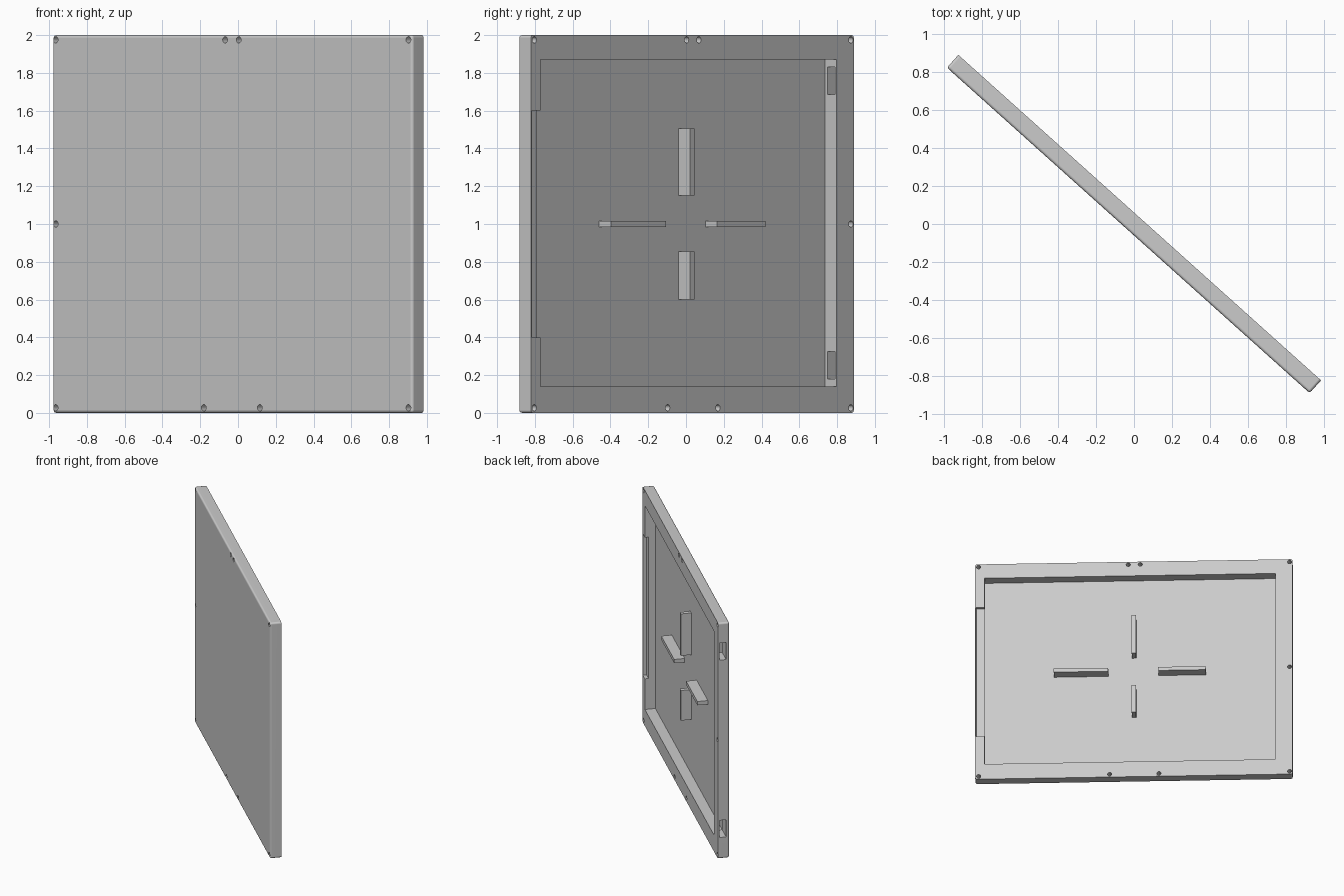
import bpy, bmesh, math
from mathutils import Matrix, Vector

if "Cube" in bpy.data.objects:
    bpy.data.objects.remove(bpy.data.objects["Cube"])

# Panel frame: u along the length, v through the thickness (+v is the back), z up
ANGLE = math.radians(-41.9)
HALF_U, HALF_V, HEIGHT = 1.28, 0.045, 2.0
FLOOR = -0.038

grey = bpy.data.materials.new("light_grey")
grey.diffuse_color = (0.6, 0.6, 0.6, 1)
grey.use_nodes = True
grey.node_tree.nodes["Principled BSDF"].inputs["Base Color"].default_value = grey.diffuse_color


def make(name, bm):
    mesh = bpy.data.meshes.new(name)
    bm.to_mesh(mesh)
    bm.free()
    mesh.materials.append(grey)
    obj = bpy.data.objects.new(name, mesh)
    bpy.context.collection.objects.link(obj)
    obj.rotation_euler.z = ANGLE
    return obj


def box_bm(u, v, z):
    bm = bmesh.new()
    bmesh.ops.create_cube(bm, size=1)
    size = [b - a for a, b in (u, v, z)]
    mid = Vector([(a + b) / 2 for a, b in (u, v, z)])
    bmesh.ops.transform(bm, matrix=Matrix.Translation(mid) @ Matrix.Diagonal((*size, 1)), verts=bm.verts)
    return bm


def box(name, u, v, z):
    return make(name, box_bm(u, v, z))


def hole(u, z):
    bm = bmesh.new()
    bmesh.ops.create_cone(bm, cap_ends=True, segments=16, radius1=0.017, radius2=0.017, depth=0.3,
                          matrix=Matrix.Translation((u, 0, z)) @ Matrix.Rotation(math.pi / 2, 4, 'X'))
    return make("hole_cutter", bm)


# Panel body with rounded front rim and corners, sharp back rim
bm = box_bm((-HALF_U, HALF_U), (-HALF_V, HALF_V), (0, HEIGHT))
rim = [e for e in bm.edges if any(v.co.y < 0 for v in e.verts)]
bmesh.ops.bevel(bm, geom=rim, offset=0.015, segments=3, profile=0.5, affect='EDGES')
panel = make("panel", bm)

# Back recess, latch groove beside it, and two slots through the end wall
cutters = [box("recess_cutter", (-1.144, 1.203), (FLOOR, 0.2), (0.14, 1.87)),
           box("groove_cutter", (1.15, 1.272), (0.016, 0.2), (0.4, 1.6))]
for z in ((0.18, 0.325), (1.685, 1.83)):
    cutters.append(box("slot_cutter", (-1.4, -1.1), (-0.019, 0.032), z))

# Screw holes around the rim
for u, z in [(-1.257, 1.975), (-0.052, 1.975), (0.045, 1.975), (1.252, 1.975), (-1.257, 1.0),
             (-1.257, 0.027), (-0.203, 0.027), (0.195, 0.027), (1.252, 0.027)]:
    cutters.append(hole(u, z))

bpy.context.view_layer.objects.active = panel
for c in cutters:
    mod = panel.modifiers.new("cut", 'BOOLEAN')
    mod.operation = 'DIFFERENCE'
    mod.solver = 'EXACT'
    mod.object = c
    bpy.ops.object.modifier_apply(modifier=mod.name)
    bpy.data.objects.remove(c)

bpy.ops.object.select_all(action='DESELECT')
panel.select_set(True)
bpy.ops.object.shade_smooth_by_angle(angle=math.radians(35))
weighted = panel.modifiers.new("even_normals", 'WEIGHTED_NORMAL')
weighted.keep_sharp = True

# Four ribs standing on the recess floor in a cross
rib_v = (FLOOR - 0.003, HALF_V)
box("upper_rib", (-0.017, 0.017), rib_v, (1.15, 1.505))
box("lower_rib", (-0.017, 0.017), rib_v, (0.6, 0.855))
box("long_side_rib", (0.207, 0.646), rib_v, (0.985, 1.017))
box("short_side_rib", (-0.579, -0.197), rib_v, (0.985, 1.017))
